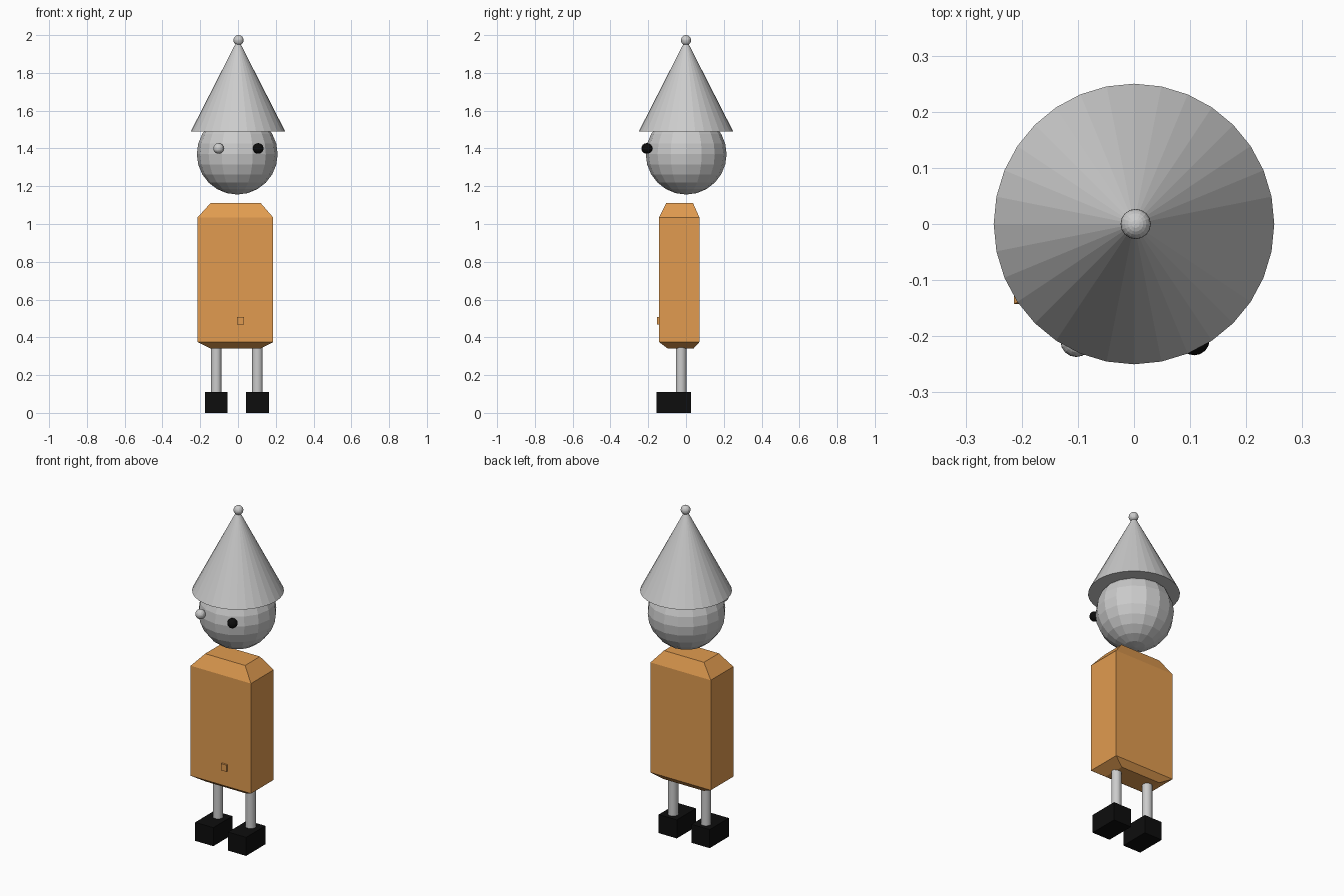
import bpy, bmesh
from mathutils import Matrix, Vector

if "Cube" in bpy.data.objects:
    bpy.data.objects.remove(bpy.data.objects["Cube"])


def material(name, rgb):
    m = bpy.data.materials.new(name)
    m.diffuse_color = (*rgb, 1)
    m.use_nodes = True
    m.node_tree.nodes["Principled BSDF"].inputs["Base Color"].default_value = m.diffuse_color
    return m


GREY = material("light grey", (0.6, 0.6, 0.6))
ORANGE = material("orange", (0.75, 0.33, 0.08))
BLACK = material("black", (0.004, 0.004, 0.004))


def finish(name, bm, mat):
    bmesh.ops.recalc_face_normals(bm, faces=bm.faces)
    me = bpy.data.meshes.new(name)
    bm.to_mesh(me)
    bm.free()
    me.materials.append(mat)
    ob = bpy.data.objects.new(name, me)
    bpy.context.collection.objects.link(ob)
    return ob


def sphere(name, centre, r, mat, rings=12):
    bm = bmesh.new()
    bmesh.ops.create_uvsphere(bm, u_segments=16, v_segments=rings, radius=r,
                              matrix=Matrix.Translation(centre))
    return finish(name, bm, mat)


def cone(name, x, y, z0, z1, r0, r1, mat):
    bm = bmesh.new()
    bmesh.ops.create_cone(bm, cap_ends=True, segments=32, radius1=r0, radius2=r1,
                          depth=z1 - z0,
                          matrix=Matrix.Translation((x, y, (z0 + z1) / 2)))
    bmesh.ops.remove_doubles(bm, verts=bm.verts, dist=1e-5)
    return finish(name, bm, mat)


def stack(name, layers, mat):
    """Closed solid from rectangles (x0, x1, y0, y1, z), bottom to top."""
    bm = bmesh.new()
    loops = [[bm.verts.new(p) for p in
              ((x0, y0, z), (x1, y0, z), (x1, y1, z), (x0, y1, z))]
             for x0, x1, y0, y1, z in layers]
    for a, b in zip(loops, loops[1:]):
        for i in range(4):
            j = (i + 1) % 4
            bm.faces.new((a[i], a[j], b[j], b[i]))
    bm.faces.new(loops[0][::-1])
    bm.faces.new(loops[-1])
    return finish(name, bm, mat)


def box(name, x0, x1, y0, y1, z0, z1, mat):
    return stack(name, [(x0, x1, y0, y1, z0), (x0, x1, y0, y1, z1)], mat)


# Hat with ball on the tip
cone("hat", 0, 0, 1.49, 1.98, 0.25, 0, GREY)
sphere("hat_ball", (0.003, 0, 1.973), 0.027, GREY)

# Head and eyes
sphere("head", (-0.004, 0.001, 1.37), 0.214, GREY)
sphere("left_eye", (-0.103, -0.209, 1.40), 0.028, GREY)
sphere("right_eye", (0.107, -0.206, 1.40), 0.028, BLACK)

# Body with sloped shoulders and hem, and its button
stack("body", [(-0.145, 0.12, -0.097, 0.04, 0.341),
               (-0.214, 0.186, -0.143, 0.071, 0.375),
               (-0.214, 0.186, -0.143, 0.071, 1.035),
               (-0.145, 0.12, -0.104, 0.037, 1.111)], ORANGE)
box("button", -0.006, 0.031, -0.154, -0.12, 0.468, 0.508, ORANGE)

# Legs and shoes
for side, x in (("left", -0.115), ("right", 0.103)):
    cone(side + "_leg", x, -0.026, 0.10, 0.36, 0.028, 0.028, GREY)
    box(side + "_shoe", x - 0.06, x + 0.06, -0.156, 0.026, 0, 0.111, BLACK)
